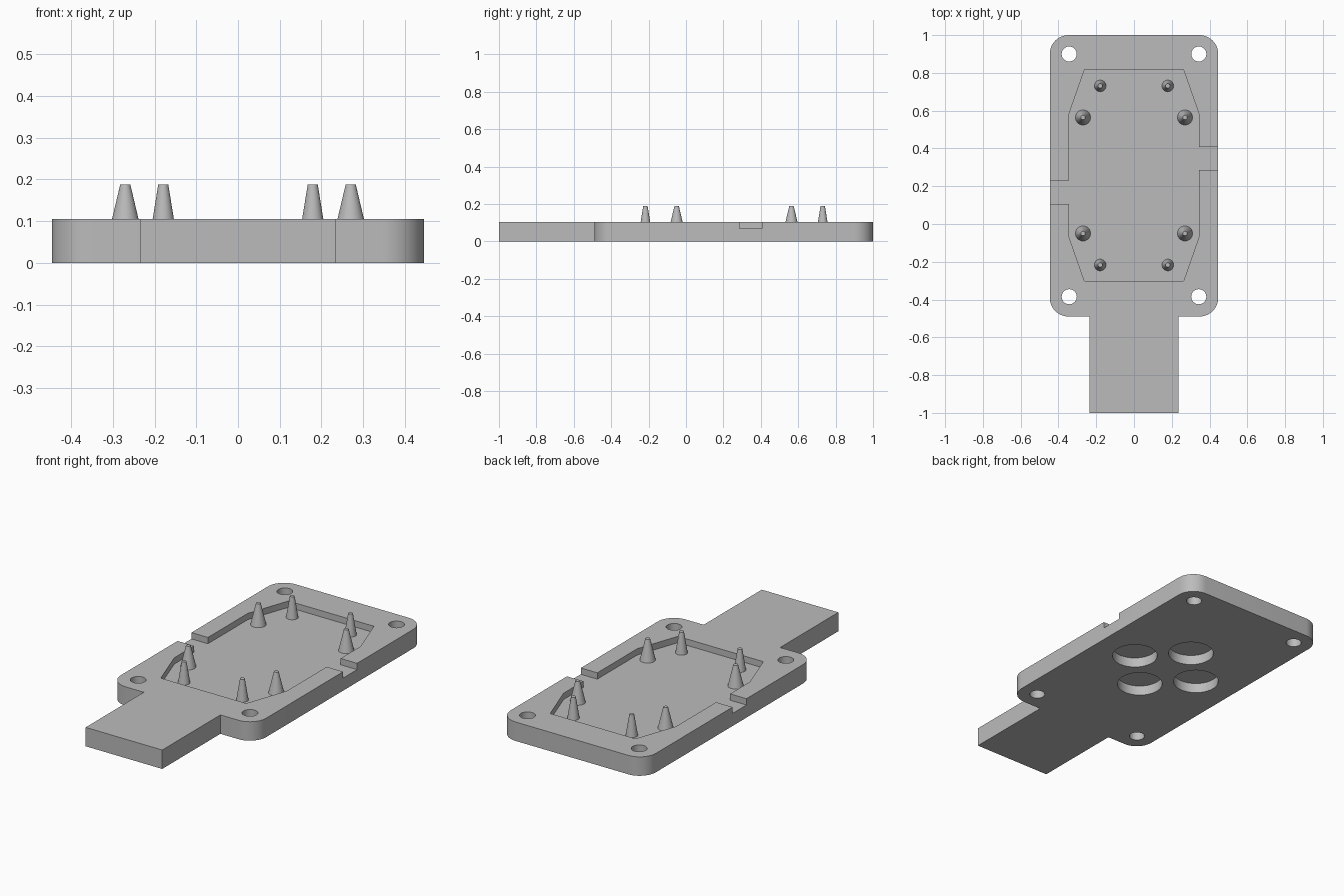
import bpy, bmesh
from math import sin, cos, pi

cube = bpy.data.objects.get("Cube")
if cube:
    bpy.data.objects.remove(cube, do_unlink=True)

HALF_W, BACK, FRONT, TAB_END = 0.446, 1.0, -0.49, -1.0
TOP, FLOOR, CORNER = 0.105, 0.07, 0.1
MID = 0.257            # centre of the main plate along y

grey = bpy.data.materials.new("plain_grey")
grey.use_nodes = True
colour = (0.5, 0.5, 0.5, 1)
grey.diffuse_color = colour
grey.node_tree.nodes["Principled BSDF"].inputs["Base Color"].default_value = colour


def make_object(name, bm):
    bmesh.ops.recalc_face_normals(bm, faces=bm.faces[:])
    mesh = bpy.data.meshes.new(name)
    bm.to_mesh(mesh)
    bm.free()
    mesh.materials.append(grey)
    obj = bpy.data.objects.new(name, mesh)
    bpy.context.collection.objects.link(obj)
    return obj


def prism(name, outline, z0, z1):
    bm = bmesh.new()
    face = bm.faces.new([bm.verts.new((x, y, z0)) for x, y in outline])
    ext = bmesh.ops.extrude_face_region(bm, geom=[face])
    tops = [v for v in ext["geom"] if isinstance(v, bmesh.types.BMVert)]
    bmesh.ops.translate(bm, verts=tops, vec=(0, 0, z1 - z0))
    return make_object(name, bm)


def arc(cx, cy, r, start, end, steps):
    angles = [start + (end - start) * i / steps for i in range(steps + 1)]
    return [(cx + r * cos(a), cy + r * sin(a)) for a in angles]


def disc(cx, cy, r, steps=48):
    return arc(cx, cy, r, 0, 2 * pi, steps)[:-1]


def smooth(obj):
    bpy.ops.object.select_all(action="DESELECT")
    obj.select_set(True)
    bpy.context.view_layer.objects.active = obj
    bpy.ops.object.shade_smooth_by_angle(angle=0.6)


def cut(target, cutter):
    cutter.hide_render = True
    mod = target.modifiers.new("cut", "BOOLEAN")
    mod.object, mod.operation, mod.solver = cutter, "DIFFERENCE", "EXACT"
    bpy.context.view_layer.objects.active = target
    bpy.ops.object.modifier_apply(modifier=mod.name)
    bpy.data.objects.remove(cutter, do_unlink=True)


# Rounded plate with a straight tab at the front
cx = HALF_W - CORNER
right_half = [(0.235, TAB_END), (0.235, FRONT)]
right_half += arc(cx, FRONT + CORNER, CORNER, -pi / 2, 0, 12)
right_half += arc(cx, BACK - CORNER, CORNER, 0, pi / 2, 12)
outline = right_half + [(-x, y) for x, y in reversed(right_half)]
plate = prism("base_plate", outline, 0, TOP)

# Shallow pocket with a cable notch on each side, symmetric by a half turn
side = [(0.262, -0.303), (0.345, -0.066), (0.345, 0.285), (0.5, 0.285),
        (0.5, 0.407), (0.345, 0.407), (0.345, 0.58), (0.262, 0.817)]
pocket = side + [(-x, 2 * MID - y) for x, y in side]
cut(plate, prism("pocket_cutter", pocket, FLOOR, 0.2))

# Screw holes in the corners
for x in (-0.343, 0.343):
    for y in (-0.385, 0.9):
        cut(plate, prism("screw_hole_cutter", disc(x, y, 0.04, 32), -0.1, 0.2))

# Four round recesses underneath
for dx, dy in ((1, 0), (-1, 0), (0, 1), (0, -1)):
    cut(plate, prism("recess_cutter",
                     disc(0.21 * dx, MID + 0.21 * dy, 0.118), -0.1, 0.055))
smooth(plate)

# Tapered pegs standing on the pocket floor
for kind, x, dy, base in (("outer", 0.27, 0.307, 0.04), ("inner", 0.179, 0.474, 0.031)):
    for sx, x_name in ((1, "left"), (-1, "right")):
        for sy, y_name in ((1, "back"), (-1, "front")):
            bm = bmesh.new()
            bmesh.ops.create_cone(bm, cap_ends=True, segments=32, radius1=base,
                                  radius2=0.012, depth=0.188 - FLOOR)
            bmesh.ops.translate(bm, verts=bm.verts[:],
                                vec=(sx * x, MID + sy * dy, (0.188 + FLOOR) / 2))
            smooth(make_object(f"{kind}_peg_{y_name}_{x_name}", bm))
